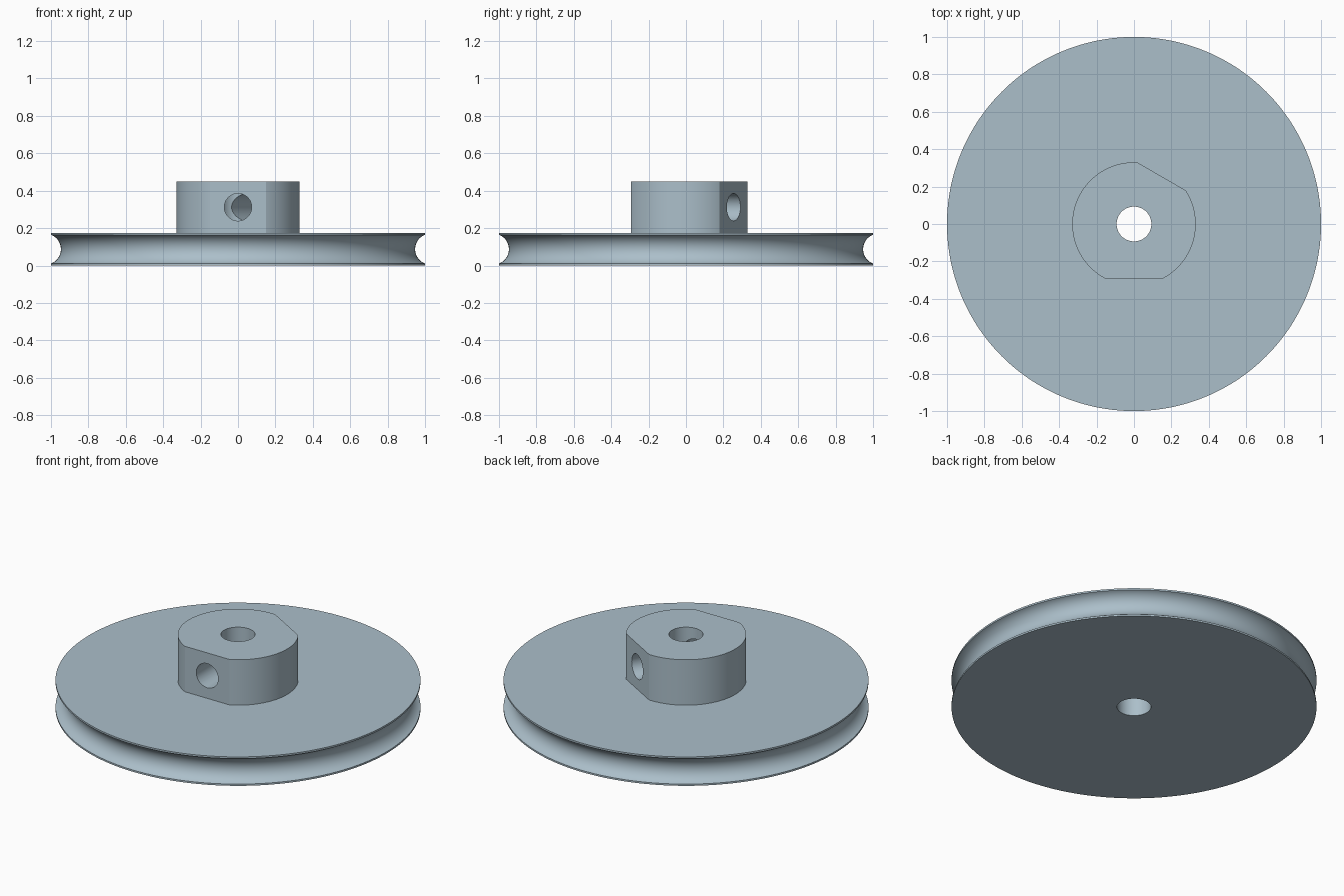
import bpy, bmesh
from math import sin, cos, asin, radians
from mathutils import Matrix, Vector

cube = bpy.data.objects.get("Cube")
if cube:
    bpy.data.objects.remove(cube)

SEGMENTS = 240
BORE, RIM, HUB = 0.093, 1.0, 0.33
DISC_TOP, HUB_TOP = 0.175, 0.45
FLAT_ANGLES = (270, 60)              # directions of the two hub flats
FLAT_DIST = HUB * cos(radians(27))

mat = bpy.data.materials.new("pale blue grey")
mat.use_nodes = True
colour = (0.41, 0.52, 0.59, 1)
mat.diffuse_color = colour
mat.node_tree.nodes["Principled BSDF"].inputs["Base Color"].default_value = colour


def hub_radius(angle):
    """Hub outline: a circle cut off by the flats."""
    r = HUB
    for flat in FLAT_ANGLES:
        c = cos(radians(angle - flat))
        if c > 0.5:
            r = min(r, FLAT_DIST / c)
    return r


def finish(name, bm):
    bmesh.ops.recalc_face_normals(bm, faces=bm.faces)
    mesh = bpy.data.meshes.new(name)
    bm.to_mesh(mesh)
    bm.free()
    mesh.materials.append(mat)
    obj = bpy.data.objects.new(name, mesh)
    bpy.context.collection.objects.link(obj)
    return obj


# Rope groove: a circular arc sunk into the rim
mid, half, depth = DISC_TOP / 2, 0.077, 0.053
arc_r = (half ** 2 + depth ** 2) / (2 * depth)
arc_x = RIM - depth + arc_r
sweep = asin(half / arc_r)
groove = []
for i in range(25):
    a = sweep * (i / 12 - 1)
    groove.append((arc_x - arc_r * cos(a), mid + arc_r * sin(a)))

# Closed section of the pulley: disc, groove, hub and bore
section = [(BORE, 0), (RIM, 0)] + groove + [
    (RIM, DISC_TOP), (None, DISC_TOP), (None, HUB_TOP), (BORE, HUB_TOP)]

bm = bmesh.new()
rings = []
for radius, z in section:
    ring = []
    for s in range(SEGMENTS):
        deg = 360 * s / SEGMENTS
        r = hub_radius(deg) if radius is None else radius
        ring.append(bm.verts.new((r * cos(radians(deg)), r * sin(radians(deg)), z)))
    rings.append(ring)
for k, low in enumerate(rings):
    high = rings[(k + 1) % len(rings)]
    for s in range(SEGMENTS):
        t = (s + 1) % SEGMENTS
        bm.faces.new((low[s], low[t], high[t], high[s]))
pulley = finish("grooved_pulley", bm)

# Set screw holes from each flat into the bore
bpy.context.view_layer.objects.active = pulley
pulley.select_set(True)
for flat in FLAT_ANGLES:
    a = radians(flat)
    out = Vector((cos(a), sin(a), 0))
    place = (Matrix.Translation(out * 0.25 + Vector((0, 0, 0.312)))
             @ out.to_track_quat("Z", "Y").to_matrix().to_4x4())
    bm = bmesh.new()
    bmesh.ops.create_cone(bm, cap_ends=True, segments=64, radius1=0.073,
                          radius2=0.073, depth=0.5, matrix=place)
    cutter = finish("screw_hole_cutter", bm)
    cutter.hide_render = True
    mod = pulley.modifiers.new("screw_hole", "BOOLEAN")
    mod.operation = "DIFFERENCE"
    mod.solver = "EXACT"
    mod.object = cutter
    bpy.ops.object.modifier_apply(modifier=mod.name)
    bpy.data.objects.remove(cutter)

bpy.ops.object.shade_smooth_by_angle(angle=radians(25))
